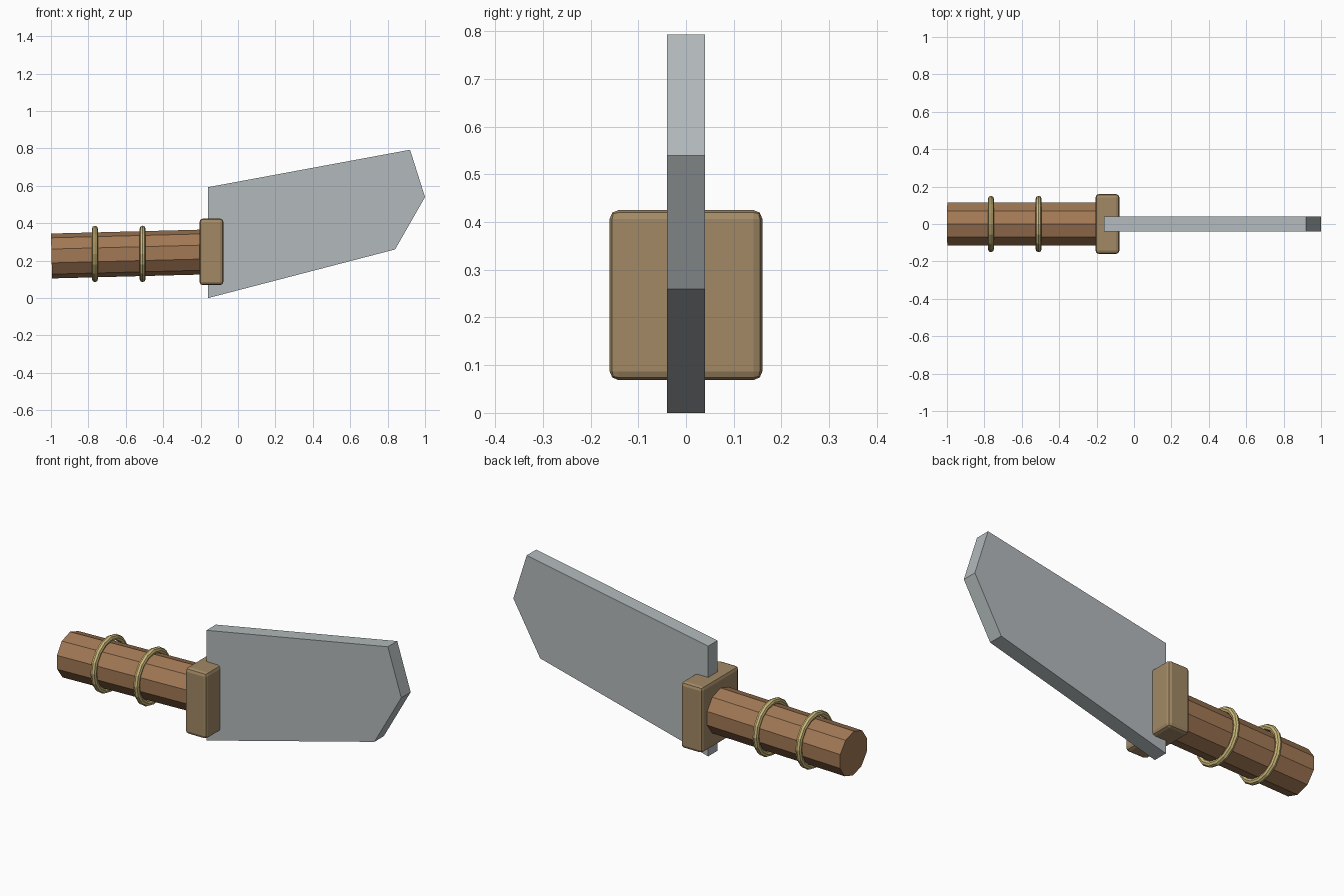
import bpy, bmesh
from math import radians, atan2
from mathutils import Vector

if "Cube" in bpy.data.objects:
    bpy.data.objects.remove(bpy.data.objects["Cube"])


def paint(obj, name, rgb):
    mat = bpy.data.materials.get(name) or bpy.data.materials.new(name)
    mat.diffuse_color = (*rgb, 1)
    mat.use_nodes = True
    mat.node_tree.nodes["Principled BSDF"].inputs["Base Color"].default_value = mat.diffuse_color
    obj.data.materials.append(mat)


# Blade: flat profile extruded through its thickness
profile = [(-0.16, 0.0), (0.84, 0.26), (1.0, 0.54), (0.92, 0.793), (-0.16, 0.593)]
bm = bmesh.new()
face = bm.faces.new([bm.verts.new((x, -0.04, z)) for x, z in profile])
ext = bmesh.ops.extrude_face_region(bm, geom=[face])
bmesh.ops.translate(bm, vec=(0, 0.08, 0),
                    verts=[v for v in ext["geom"] if isinstance(v, bmesh.types.BMVert)])
bmesh.ops.recalc_face_normals(bm, faces=bm.faces)
mesh = bpy.data.meshes.new("blade")
bm.to_mesh(mesh)
bm.free()
blade = bpy.data.objects.new("blade", mesh)
bpy.context.collection.objects.link(blade)
paint(blade, "steel", (0.45, 0.49, 0.50))

# Guard: bevelled block
bpy.ops.mesh.primitive_cube_add(size=1, location=(-0.142, 0, 0.247))
guard = bpy.context.object
guard.name = "guard"
guard.scale = (0.128, 0.32, 0.356)
bpy.ops.object.transform_apply(location=False, rotation=False, scale=True)
bevel = guard.modifiers.new("bevel", "BEVEL")
bevel.width = 0.018
bevel.segments = 2
paint(guard, "guard_wood", (0.36, 0.25, 0.13))

# Handle: ten-sided grip, slightly tilted
start, end = Vector((-0.997, 0, 0.225)), Vector((-0.15, 0, 0.247))
axis = end - start
bpy.ops.mesh.primitive_cylinder_add(vertices=10, radius=0.12, depth=axis.length,
                                    location=(start + end) / 2,
                                    rotation=(0, atan2(axis.x, axis.z), 0))
handle = bpy.context.object
handle.name = "handle"
# Put a corner of the section at the top
for v in handle.data.vertices:
    v.co.x, v.co.y = v.co.y, -v.co.x
    v.co.x, v.co.y = v.co.y, -v.co.x
low = max(handle.data.vertices, key=lambda v: abs(v.co.x))
if abs(low.co.y) > 0.01:
    for v in handle.data.vertices:
        v.co.x, v.co.y = v.co.y, -v.co.x
paint(handle, "handle_wood", (0.36, 0.19, 0.09))

# Metal bands around the handle
for i, x in enumerate((-0.765, -0.51)):
    bpy.ops.mesh.primitive_torus_add(major_radius=0.135, minor_radius=0.016,
                                     major_segments=16, minor_segments=8,
                                     location=(x, 0, 0.236),
                                     rotation=(0, radians(90), 0))
    band = bpy.context.object
    band.name = f"handle_band_{i + 1}"
    paint(band, "brass", (0.60, 0.48, 0.19))
